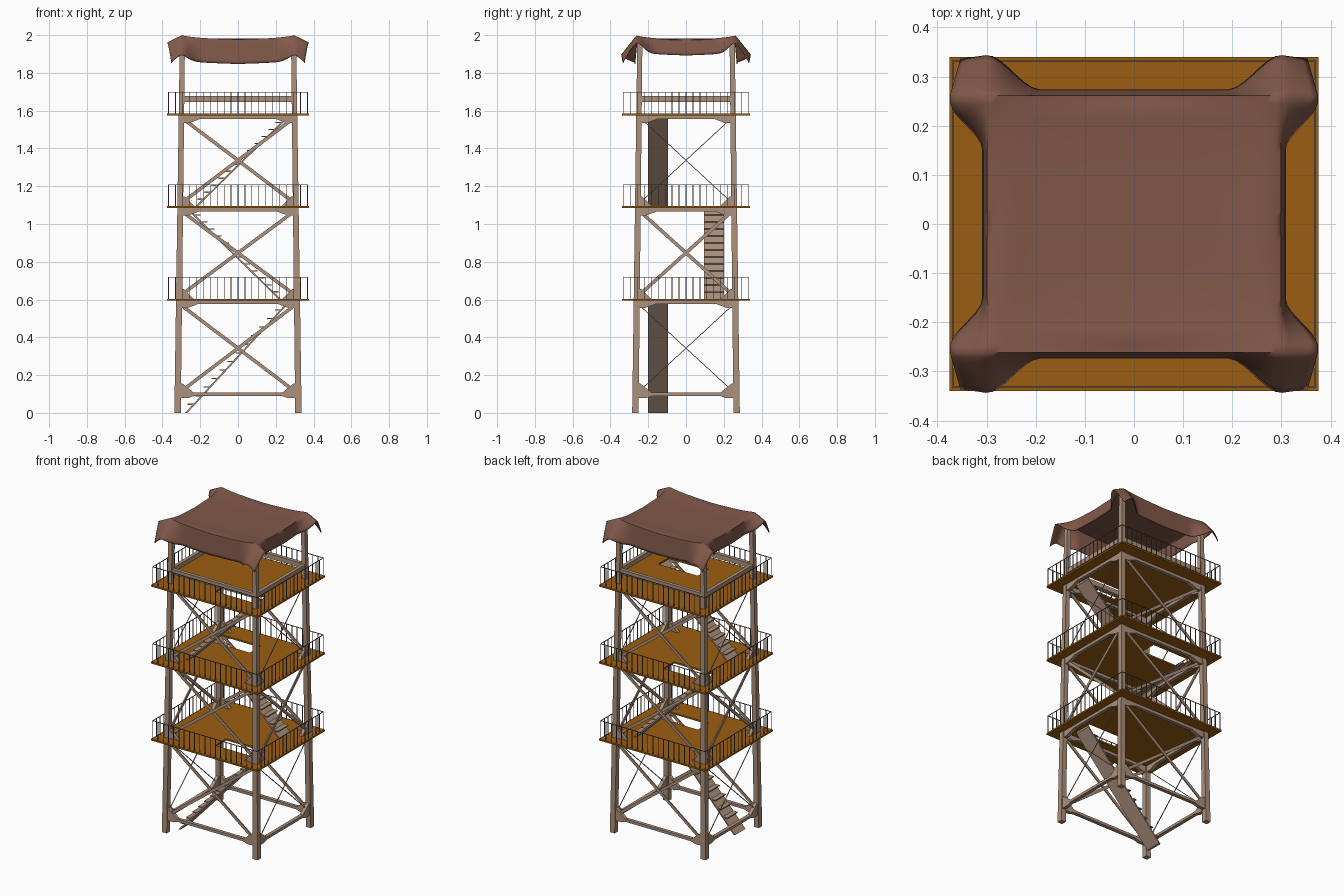
import bpy, bmesh, math
from mathutils import Vector, Matrix

if "Cube" in bpy.data.objects:
    bpy.data.objects.remove(bpy.data.objects["Cube"])


def material(name, rgb):
    m = bpy.data.materials.new(name)
    m.diffuse_color = (*rgb, 1)
    m.use_nodes = True
    m.node_tree.nodes["Principled BSDF"].inputs["Base Color"].default_value = m.diffuse_color
    return m


TIMBER = material("weathered timber", (0.41, 0.28, 0.20))
DECK = material("orange deck", (0.33, 0.11, 0.006))
CLOTH = material("brown cloth", (0.22, 0.098, 0.068))
RAIL = material("grey rail", (0.16, 0.13, 0.11))


def finish(bm, name, mat):
    bmesh.ops.recalc_face_normals(bm, faces=bm.faces)
    me = bpy.data.meshes.new(name)
    bm.to_mesh(me)
    bm.free()
    me.materials.append(mat)
    ob = bpy.data.objects.new(name, me)
    bpy.context.collection.objects.link(ob)
    return ob


def box(bm, lo, hi):
    lo, hi = Vector(lo), Vector(hi)
    m = Matrix.Translation((lo + hi) / 2) @ Matrix.Diagonal((*(hi - lo), 1))
    bmesh.ops.create_cube(bm, size=1, matrix=m)


def extrude_profile(bm, pts, offset):
    """Closed polygon swept along an offset vector."""
    f = bm.faces.new([bm.verts.new(p) for p in pts])
    r = bmesh.ops.extrude_face_region(bm, geom=[f])
    vs = [v for v in r["geom"] if isinstance(v, bmesh.types.BMVert)]
    bmesh.ops.translate(bm, verts=vs, vec=offset)


def on_wall(axis, side, a, z, depth):
    """Point on one of the four tower walls."""
    return Vector((a, side * depth, z)) if axis == 0 else Vector((side * depth, a, z))


def half(axis, z):
    """Leg centre distance from the middle at a height."""
    return (0.32 - 0.013 * z) if axis == 0 else (0.268 - 0.012 * z)


DECKS = (0.60, 1.09, 1.58)
WALLS = [(axis, side) for axis in (0, 1) for side in (-1, 1)]

# Tapering legs
for sx in (-1, 1):
    for sy in (-1, 1):
        bm = bmesh.new()
        box(bm, (-0.017, -0.017, 0), (0.017, 0.017, 1.975))
        for v in bm.verts:
            z, k = v.co.z, 1 if v.co.z < 1 else 0.8
            v.co.x = v.co.x * k + sx * half(0, z)
            v.co.y = v.co.y * k + sy * half(1, z)
        finish(bm, "leg", TIMBER)


def wall_plate(bm, axis, side, prof, z, thick=0.022):
    d = half(1 - axis, z) - thick / 2
    pts = [on_wall(axis, side, a, h, d) for a, h in prof]
    extrude_profile(bm, pts, on_wall(axis, side, 0, 0, thick))


# Horizontal beams with haunched ends and corner gussets
bm = bmesh.new()
for axis, side in WALLS:
    L = half(axis, 0.1)
    h = [(L, 0.08), (L, 0.16), (L - 0.025, 0.155), (L - 0.085, 0.107)]
    h2 = [(L - 0.09, 0.09), (L - 0.06, 0.08)]
    right = h2 + h
    prof = right + [(-a, z) for a, z in reversed(right)]
    wall_plate(bm, axis, side, prof, 0.1)
    for p in DECKS:
        L = half(axis, p)
        right = [(L - 0.10, p - 0.024), (L - 0.04, p - 0.046), (L, p - 0.046), (L, p - 0.006)]
        wall_plate(bm, axis, side, right + [(-a, z) for a, z in reversed(right)], p)
        if p < 1.5:
            for s in (-1, 1):
                tri = [(L, p), (L, p + 0.06), (L - 0.025, p + 0.055), (L - 0.08, p)]
                wall_plate(bm, axis, side, [(s * a, z) for a, z in tri], p)
    L = half(axis, 1.66)
    wall_plate(bm, axis, side, [(-L, 1.647), (L, 1.647), (L, 1.677), (-L, 1.677)], 1.66)
finish(bm, "beams", TIMBER)

# Crossed braces: straps, with slim rods on two levels of the side walls
bm = bmesh.new()
for axis, side in WALLS:
    for level, (z0, z1) in enumerate(((0.12, 0.56), (0.635, 1.055), (1.125, 1.545))):
        w = 0.002 if axis == 1 and level != 1 else 0.009
        for s in (-1, 1):
            a0, a1 = -s * (half(axis, z0) - 0.025), s * (half(axis, z1) - 0.025)
            n = Vector((z0 - z1, a1 - a0)).normalized() * w
            t = 0.004 if w < 0.005 else 0.007
            ends = [(a0 + n.x, z0 + n.y), (a0 - n.x, z0 - n.y),
                    (a1 - n.x, z1 - n.y), (a1 + n.x, z1 + n.y)]
            shift = s * t / 2
            pts = [on_wall(axis, side, a, z, half(1 - axis, z) + shift - t / 2) for a, z in ends]
            extrude_profile(bm, pts, on_wall(axis, side, 0, 0, t))
finish(bm, "cross_braces", TIMBER)

# Decks with a stair opening, and their railings
for i, p in enumerate(DECKS):
    s = 1 if i % 2 == 0 else -1
    x0, x1 = sorted((-0.02 * s, 0.26 * s))
    y0, y1 = sorted((-0.20 * s, -0.09 * s))
    X, Y, b, t = 0.375, 0.34, p - 0.006, p + 0.004
    bm = bmesh.new()
    box(bm, (-X, -Y, b), (X, y0, t))
    box(bm, (-X, y1, b), (X, Y, t))
    box(bm, (-X, y0, b), (x0, y1, t))
    box(bm, (x1, y0, b), (X, y1, t))
    finish(bm, "deck", DECK)

    bm = bmesh.new()
    RX, RY, r, top = 0.368, 0.332, 0.0018, p + 0.12
    for sg in (-1, 1):
        box(bm, (-RX, sg * RY - r, top - 2 * r), (RX, sg * RY + r, top))
        box(bm, (sg * RX - r, -RY, top - 2 * r), (sg * RX + r, RY, top))
        for k in range(21):
            x = -RX + 2 * RX * k / 20
            box(bm, (x - r, sg * RY - r, t), (x + r, sg * RY + r, top))
        for k in range(1, 18):
            y = -RY + 2 * RY * k / 18
            box(bm, (sg * RX - r, y - r, t), (sg * RX + r, y + r, top))
    finish(bm, "railing", RAIL)

# Stairs: sloping slab with projecting treads, alternating direction
for i, (z0, z1, xs) in enumerate(((0.0, 0.59, -0.28), (0.604, 1.085, -0.225), (1.094, 1.575, -0.225))):
    s = 1 if i % 2 == 0 else -1
    xe, n = 0.265, 13
    ya = -0.2 * s
    bm = bmesh.new()
    slab = [(xs, z0), (xs + 0.012, z0), (xe, z1 - 0.012), (xe, z1)]
    extrude_profile(bm, [(s * x, ya, z) for x, z in slab], Vector((0, 0.105 * s, 0)))
    for k in range(1, n):
        x, z = xs + (xe - xs) * k / n, z0 + (z1 - z0) * k / n
        lo, hi = sorted((s * (x - 0.028), s * (x + 0.004)))
        box(bm, (lo, min(ya, ya + 0.105 * s), z - 0.003), (hi, max(ya, ya + 0.105 * s), z + 0.003))
    finish(bm, "stairs", TIMBER)


# Draped cloth roof: edges hang down, corners flare outward
def smooth(a, b, x):
    t = min(max((x - a) / (b - a), 0), 1)
    return t * t * (3 - 2 * t)


N, SX, SY, EX, EY = 48, 0.298, 0.262, 0.085, 0.13
bm = bmesh.new()
bmesh.ops.create_grid(bm, x_segments=N, y_segments=N, size=1)
for v in bm.verts:
    u, w = v.co.x, v.co.y
    s, t = abs(u) * (SX + EX), abs(w) * (SY + EY)
    ex, ey = max(s - SX, 0), max(t - SY, 0)
    wx, wy = smooth(0.19, 0.30, s), smooth(0.15, 0.25, t)
    fx = 0.12 + 0.78 * wy - 0.25 * ey / EY
    fy = 0.09 + 0.54 * wx - 0.06 * ex / EX
    drop = math.sqrt(ex * ex * (1 - fx * fx) + ey * ey * (1 - fy * fy))
    drop *= 1 + 0.15 * (ex / EX) * (ey / EY)
    cx, cy = min(s / SX, 1), min(t / SY, 1)
    sag = 0.012 * (1 - cx ** 4) + 0.012 * (1 - cy ** 4)
    rim = 0.010 * smooth(0.85, 1, max(cx, cy)) * (1 - cx * cy)
    v.co = (math.copysign(min(s, SX) + ex * fx, u),
            math.copysign(min(t, SY) + ey * fy, w),
            1.999 - drop - sag - rim)
roof = finish(bm, "cloth_roof", CLOTH)
if roof.data.polygons[len(roof.data.polygons) // 2].normal.z < 0:
    roof.data.flip_normals()
mod = roof.modifiers.new("thickness", "SOLIDIFY")
mod.thickness = 0.005
mod.offset = -1
bpy.context.view_layer.objects.active = roof
roof.select_set(True)
bpy.ops.object.shade_smooth_by_angle(angle=math.radians(60))
